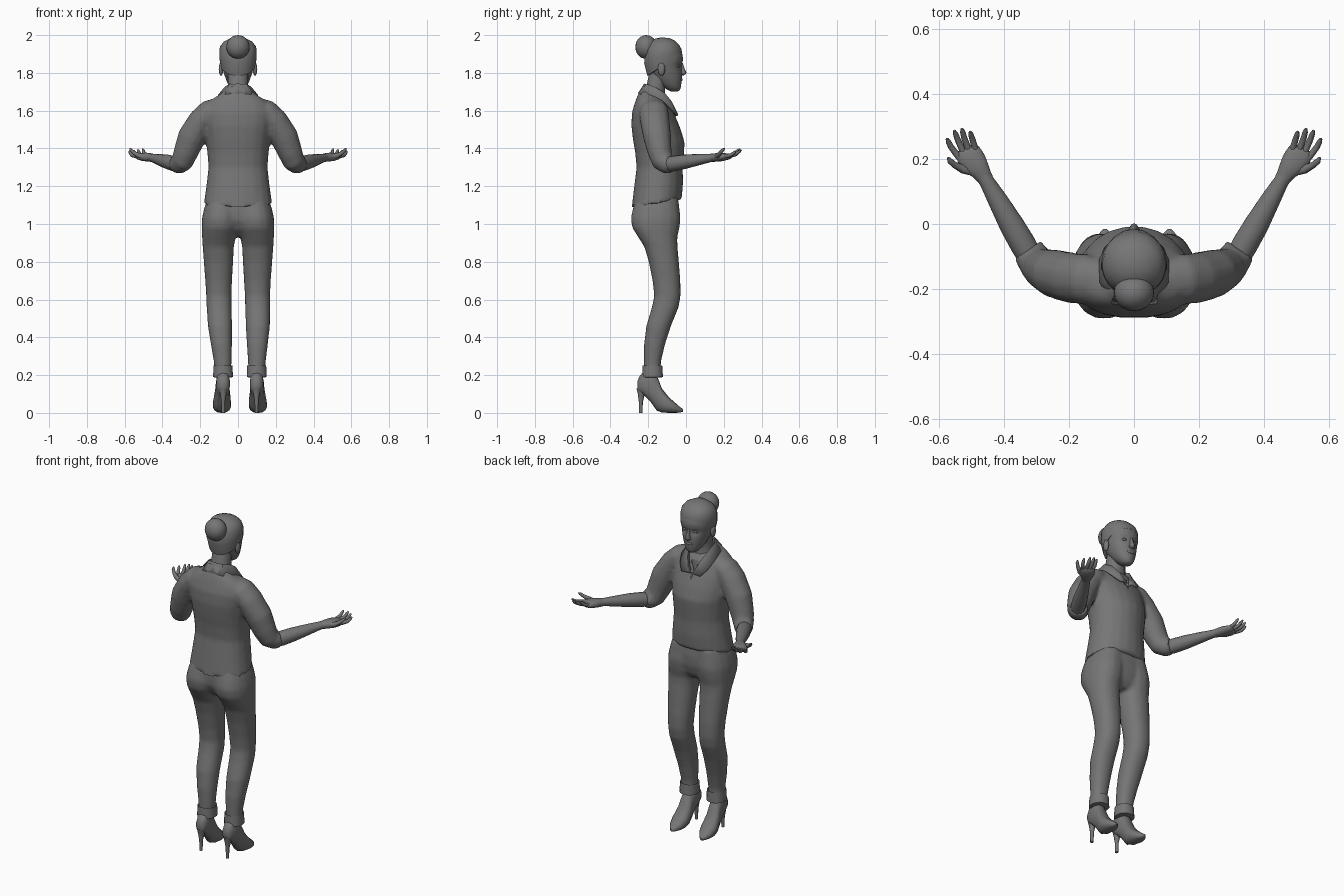
import bpy, bmesh, math
from mathutils import Vector

# ---------- helpers ----------
grey = bpy.data.materials.new("dark_grey")
grey.diffuse_color = (.18, .18, .18, 1)

def shade(ob, angle):
    bpy.ops.object.select_all(action='DESELECT')
    ob.select_set(True)
    bpy.context.view_layer.objects.active = ob
    bpy.ops.object.shade_smooth_by_angle(angle=math.radians(angle))
    return ob

def finish(name, bm, angle=38):
    bmesh.ops.recalc_face_normals(bm, faces=bm.faces)
    me = bpy.data.meshes.new(name)
    bm.to_mesh(me)
    me.materials.append(grey)
    ob = bpy.data.objects.new(name, me)
    bpy.context.collection.objects.link(ob)
    return shade(ob, angle)

def fuse(name, obs, voxel, rounds):
    """Join overlapping parts into one smooth skin."""
    bpy.ops.object.select_all(action='DESELECT')
    for o in obs:
        o.select_set(True)
    ob = bpy.context.view_layer.objects.active = obs[0]
    bpy.ops.object.join()
    ob.name = name
    m = ob.modifiers.new("skin", 'REMESH')
    m.mode, m.voxel_size = 'VOXEL', voxel
    m2 = ob.modifiers.new("relax", 'SMOOTH')
    m2.factor, m2.iterations = .5, rounds
    for mod in ("skin", "relax"):
        bpy.ops.object.modifier_apply(modifier=mod)
    ob.data.materials.clear()
    ob.data.materials.append(grey)
    return shade(ob, 40)

def loft(name, rings, angle=38, closed=True):
    bm = bmesh.new()
    vs = [[bm.verts.new(p) for p in r] for r in rings]
    n = len(vs[0])
    for a, b in zip(vs, vs[1:]):
        for i in range(n if closed else n - 1):
            bm.faces.new((a[i], a[(i + 1) % n], b[(i + 1) % n], b[i]))
    if closed:
        bm.faces.new(vs[0])
        bm.faces.new(vs[-1])
    return finish(name, bm, angle)

def unit(n, p, pf=None):
    """Superellipse points, power p at the back and pf at the front."""
    out = []
    for i in range(n):
        t = 2 * math.pi * (i + .5) / n
        c, s = math.cos(t), math.sin(t)
        q = pf if pf and s > 0 else p
        out.append((math.copysign(abs(c) ** (2 / q), c), math.copysign(abs(s) ** (2 / q), s)))
    return out

def level(yb, yf, hw, zb, zf=None, cx=0, n=20, p=2.2, pf=None):
    """Horizontal ring, optionally tilted from back height zb to front height zf."""
    zf = zb if zf is None else zf
    return [Vector((cx + hw * c, (yb + yf) / 2 + (yf - yb) / 2 * s,
                    (zb + zf) / 2 + (zf - zb) / 2 * s)) for c, s in unit(n, p, pf)]

def tube(path, side, n=12, p=2):
    """Rings along a path of (x, y, z, side radius, up radius)."""
    pts, side, rings = [Vector(q[:3]) for q in path], Vector(side), []
    for i, q in enumerate(path):
        t = (pts[min(i + 1, len(pts) - 1)] - pts[max(i - 1, 0)]).normalized()
        side = (side - t * side.dot(t)).normalized()
        rings.append([pts[i] + side * q[3] * c + side.cross(t) * q[4] * s for c, s in unit(n, p)])
    return rings

def flip(rings, s):
    return [[Vector((v.x * s, v.y, v.z)) for v in r] for r in rings]

def ball(name, loc, size, seg=16):
    bm = bmesh.new()
    bmesh.ops.create_uvsphere(bm, u_segments=seg, v_segments=seg // 2 + 2, radius=1)
    for v in bm.verts:
        v.co = Vector(v.co[i] * size[i] + loc[i] for i in range(3))
    return finish(name, bm, 60)

# ---------- head ----------
head = loft("head", [level(b, f, w, z, n=32, p=2.1) for z, b, f, w in [
    (1.702, -.08, -.042, .016), (1.712, -.10, -.031, .032), (1.728, -.125, -.026, .045),
    (1.75, -.15, -.024, .058), (1.775, -.172, -.021, .067), (1.80, -.19, -.021, .076),
    (1.82, -.198, -.022, .081), (1.835, -.205, -.022, .085), (1.85, -.21, -.02, .089),
    (1.865, -.213, -.016, .091), (1.89, -.214, -.017, .093), (1.93, -.21, -.028, .09),
    (1.96, -.19, -.055, .066), (1.98, -.16, -.085, .035)]], 50)
for v in head.data.vertices:                      # eye sockets
    x, y, z = v.co
    if y > -.08:
        v.co.y -= .014 * math.exp(-((abs(x) - .034) / .018) ** 2 - ((z - 1.838) / .013) ** 2)
loft("nose", [level(-.045, f, w, z, n=10) for z, f, w in [
    (1.786, -.014, .012), (1.793, -.002, .018), (1.802, .002, .014),
    (1.825, -.008, .009), (1.852, -.017, .008)]], 60)
ball("lips", (0, -.027, 1.764), (.024, .009, .009))
loft("hair", [level(b, f, w, zb, zf, n=24, p=2.1) for b, f, w, zb, zf in [
    (-.19, -.035, .085, 1.79, 1.905), (-.206, -.0205, .093, 1.785, 1.908),
    (-.222, -.024, .1, 1.85, 1.928), (-.219, -.038, .097, 1.92, 1.952),
    (-.197, -.058, .076, 1.958, 1.971), (-.165, -.085, .042, 1.981, 1.983),
    (-.135, -.115, .01, 1.987, 1.987)]], 50)
ball("hair_bun", (0, -.211, 1.937), (.062, .057, .063), 20)
for s, tag in ((-1, "left"), (1, "right")):
    ball("ear_" + tag, (s * .09, -.13, 1.82), (.012, .02, .035), 12)
    ball("eye_" + tag, (s * .034, -.042, 1.838), (.015, .012, .008), 12)
loft("neck", [level(b, f, w, z, n=16) for z, b, f, w in [
    (1.60, -.24, -.09, .075), (1.68, -.225, -.112, .062), (1.74, -.208, -.108, .054),
    (1.80, -.195, -.08, .055)]])

# ---------- shirt with sleeves ----------
body = loft("shirt_body", [level(b, f, w, zb, zf, n=20, p=2.4, pf=1.95) for b, f, w, zb, zf in [
    (-.288, -.022, .182, 1.088, 1.128),
    (-.275, -.015, .168, 1.20, 1.21), (-.262, -.016, .157, 1.30, 1.30),
    (-.27, -.010, .163, 1.38, 1.37), (-.282, -.006, .171, 1.45, 1.43),
    (-.290, -.026, .18, 1.52, 1.50), (-.287, -.053, .187, 1.59, 1.565),
    (-.272, -.076, .172, 1.64, 1.61), (-.26, -.086, .14, 1.673, 1.64),
    (-.245, -.10, .092, 1.706, 1.66), (-.228, -.112, .066, 1.738, 1.675)]], 32)
arm = [(.09, -.172, 1.625, .06, .05), (.15, -.17, 1.598, .078, .063), (.192, -.166, 1.55, .079, .071),
       (.245, -.152, 1.46, .075, .076), (.278, -.138, 1.375, .064, .066), (.296, -.124, 1.33, .057, .06),
       (.312, -.103, 1.318, .053, .055), (.328, -.078, 1.32, .05, .05)]
shirt = fuse("shirt", [body] + [loft("sleeve", flip(tube(arm, (0, 1, 0), 12), s)) for s in (-1, 1)], .011, 5)

# open neckline: a wedge cut into the shirt front
cut = loft("neckline_cutter", [[(-.045, y, 1.72), (.045, y, 1.72), (0, y, 1.54)] for y in (-.088, .05)])
cut.hide_render = True
mod = shirt.modifiers.new("neckline", 'BOOLEAN')
mod.operation, mod.object, mod.solver = 'DIFFERENCE', cut, 'EXACT'
bpy.context.view_layer.objects.active = shirt
bpy.ops.object.modifier_apply(modifier=mod.name)
bpy.data.objects.remove(cut)

# folded collar: inner edge, fold and outer edge from nape to front tip
half = [((0, -.215, 1.70), (0, -.222, 1.738), (0, -.25, 1.69)),
        ((.045, -.205, 1.70), (.046, -.212, 1.736), (.065, -.242, 1.685)),
        ((.068, -.165, 1.69), (.07, -.168, 1.722), (.102, -.18, 1.68)),
        ((.06, -.115, 1.66), (.064, -.115, 1.69), (.105, -.115, 1.645)),
        ((.04, -.09, 1.625), (.046, -.08, 1.648), (.09, -.076, 1.608)),
        ((.010, -.065, 1.565), (.016, -.044, 1.578), (.06, -.046, 1.572))]
collar = loft("collar", [[(-x, y, z) for x, y, z in r] for r in half[:0:-1]] + half, 40, closed=False)
sol = collar.modifiers.new("thickness", 'SOLIDIFY')
sol.thickness, sol.offset = .01, 0

# ---------- arms and hands ----------
cuff = [(.314, -.107, 1.317, .05, .052), (.312, -.107, 1.317, .055, .057),
        (.329, -.074, 1.321, .053, .054), (.33, -.073, 1.321, .042, .042)]
forearm = [(.305, -.13, 1.312, .036, .036), (.34, -.065, 1.32, .041, .041), (.375, -.005, 1.33, .039, .038),
           (.42, .075, 1.342, .031, .029), (.452, .13, 1.35, .024, .022), (.468, .158, 1.352, .026, .022)]
palm = [(.458, .14, 1.35, .024, .021), (.472, .163, 1.353, .031, .023), (.49, .185, 1.355, .041, .023),
        (.505, .208, 1.356, .042, .019), (.514, .225, 1.358, .038, .015), (.518, .233, 1.36, .03, .008)]
fingers = {"index_finger": ((.538, .205), (.562, .236), (.575, .262)),
           "middle_finger": ((.523, .217), (.541, .257), (.552, .287)),
           "ring_finger": ((.506, .222), (.521, .262), (.529, .293)),
           "little_finger": ((.486, .222), (.496, .258), (.504, .284))}
thumb = [(.49, .16, 1.353, .014, .014), (.525, .168, 1.362, .014, .014), (.552, .182, 1.378, .010, .010),
         (.566, .194, 1.392, .009, .008), (.572, .204, 1.40, .004, .004)]
across = (.87, -.45, 0)
for s, tag in ((-1, "left"), (1, "right")):
    loft("sleeve_cuff_" + tag, flip(tube(cuff, (1, 0, 0), 12), s), 30)
    loft("forearm_" + tag, flip(tube(forearm, across, 14), s), 50)
    loft("palm_" + tag, flip(tube(palm, across, 14, 2.3), s), 50)
    for k, (name, (a, b, c)) in enumerate(fingers.items()):
        lift = .004 * k
        path = [(*a, 1.358, .011, .011), (*b, 1.364 + lift * .5, .010, .010),
                ((b[0] + 2 * c[0]) / 3, (b[1] + 2 * c[1]) / 3, 1.376 + lift, .0085, .0085),
                (*c, 1.386 + lift, .004, .004)]
        loft(name + "_" + tag, flip(tube(path, across, 8), s), 60)
    loft("thumb_" + tag, flip(tube(thumb, (0, 1, 0), 8), s), 60)

# ---------- trousers and boots ----------
hips = loft("hips", [level(b, f, w, z, n=24, p=2.3) for z, b, f, w in [
    (1.16, -.258, -.045, .155), (1.08, -.272, -.034, .168), (1.02, -.27, -.036, .168),
    (.97, -.245, -.05, .13), (.935, -.20, -.075, .05)]])

def rings(rows, s):                               # legs drift slightly to one side lower down
    return [level(b, f, (x1 - x0) / 2, z, n=16, cx=s * (x0 + x1) / 2 + .01 * max(0, min(1, (.65 - z) / .4)))
            for z, x0, x1, b, f in rows]

leg = [(1.14, -.01, .162, -.265, -.04), (1.08, -.01, .181, -.283, -.033), (1.03, -.008, .192, -.294, -.027),
       (.98, -.004, .194, -.286, -.033),
       (.93, .012, .191, -.254, -.045), (.88, .021, .188, -.222, -.044), (.8, .025, .182, -.198, -.037),
       (.7, .031, .174, -.178, -.029), (.62, .035, .17, -.169, -.028), (.56, .035, .169, -.181, -.038),
       (.46, .036, .165, -.211, -.079), (.36, .039, .151, -.223, -.111), (.27, .043, .138, -.223, -.132),
       (.22, .045, .136, -.223, -.132)]
band = [(.245, .046, .13, -.22, -.135), (.252, .038, .14, -.230, -.125),
        (.19, .036, .143, -.234, -.121), (.187, .05, .13, -.222, -.135)]
boot = [(-.258, .125, .165, .014), (-.248, .108, .19, .028), (-.225, .095, .22, .036), (-.185, .055, .225, .037),
        (-.155, .012, .20, .038), (-.128, .002, .13, .045), (-.09, 0, .082, .049),
        (-.055, 0, .052, .038), (-.03, .002, .03, .02), (-.016, .006, .02, .006)]
heel = [(-.262, -.205, .024, .13), (-.255, -.218, .018, .10), (-.25, -.228, .010, .06), (-.249, -.231, .009, 0)]
fuse("trousers", [hips] + [loft("leg", rings(leg, s)) for s in (-1, 1)], .011, 7)
for s, tag in ((-1, "left"), (1, "right")):
    loft("trouser_cuff_" + tag, rings(band, s), 34)
    # ankle boot lofted heel to toe, splayed slightly outward
    loft("boot_" + tag, [[Vector((.01 + s * (.09 + .05 * (y + .2)) + w * c, y, (zb + zt) / 2 + (zt - zb) / 2 * k))
                          for c, k in unit(14, 2.3)] for y, zb, zt, w in boot], 45)
    loft("boot_heel_" + tag, [level(b, f, w, z, cx=.01 + s * .088, n=10) for b, f, w, z in heel], 45)
